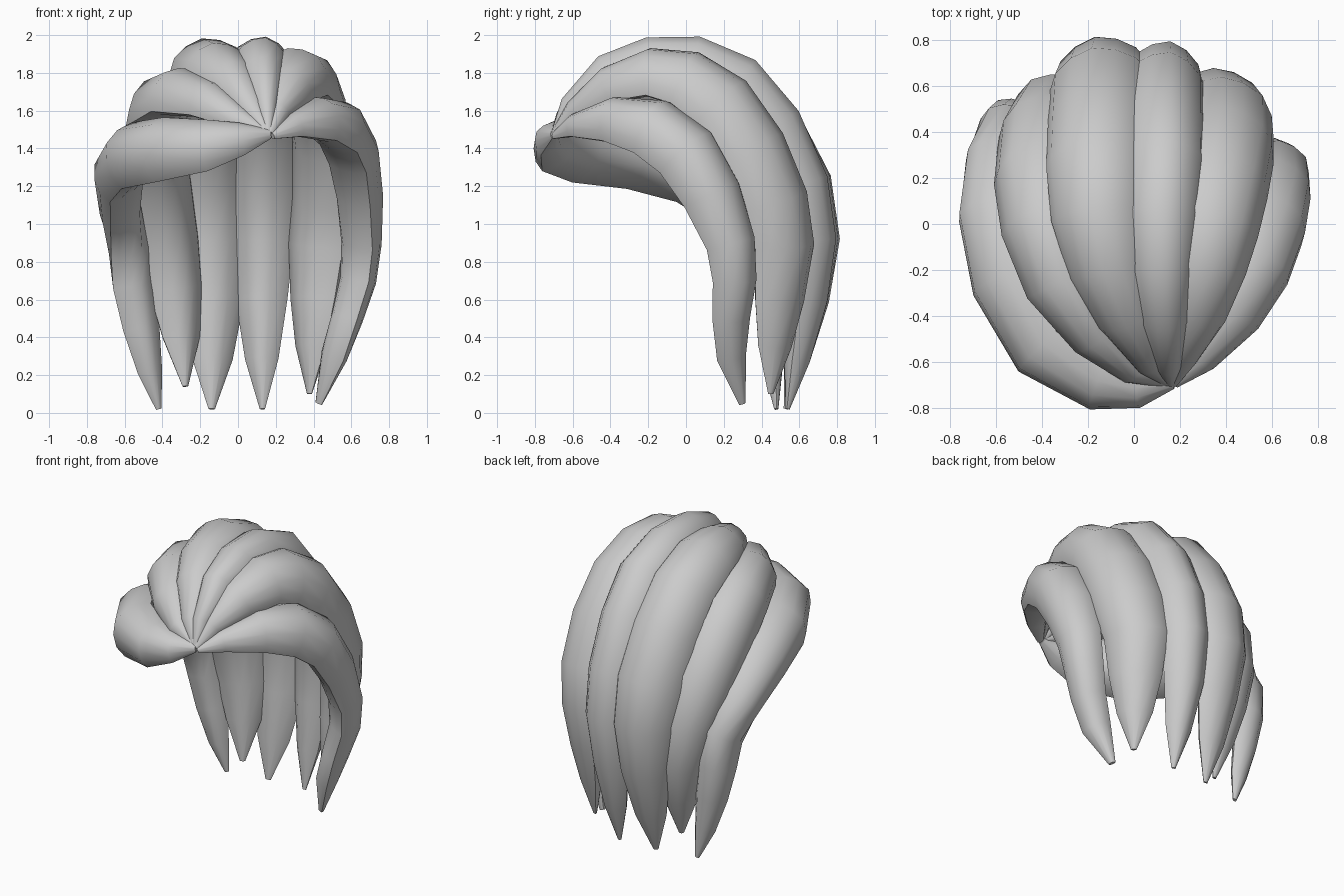
import bpy, bmesh, math
from mathutils import Vector

hair = bpy.data.materials.new("hair_grey")
hair.diffuse_color = (0.6, 0.6, 0.6, 1)

# Width along a lock: (fraction of length, share of full width)
TAPER = [(0, .12), (.08, .4), (.18, .7), (.3, .92), (.42, 1), (.62, 1),
         (.74, .9), (.84, .72), (.93, .45), (.975, .27), (1, .08)]
SIDE_TAPER = [(0, .12), (.08, .45), (.18, .8), (.3, 1.03), (.43, 1), (.59, .8),
              (.68, .72), (.78, .62), (.87, .53), (.96, .32), (1, .12)]
FRINGE_TAPER = [(0, .15), (.07, .6), (.16, .94), (.3, 1.07), (.45, 1), (.59, .8),
                (.68, .74), (.78, .64), (.87, .5), (.96, .27), (1, .08)]
# Cross-section: (across, outward), ridged outside and inside
SECTION = [(-1, -.3), (-.82, .22), (-.45, .62), (0, .82), (.45, .62), (.82, .22),
           (1, -.3), (.8, -.65), (.4, -1), (0, -1.2), (-.4, -1), (-.8, -.65)]


def share(table, f):
    for (a, wa), (b, wb) in zip(table, table[1:]):
        if f <= b:
            return wa + (wb - wa) * (f - a) / (b - a)
    return table[-1][1]


def lock(name, width, path, table=TAPER, roll=(0, 0, 0), low_roll=(0, 0, 0), thick=.14):
    """Sweep the section along the path, facing away from the head.
    roll leans the section; low_roll leans only the hanging part."""
    pts = [Vector(p) for p in path]
    dist = [0]
    for a, b in zip(pts, pts[1:]):
        dist.append(dist[-1] + (b - a).length)
    bm = bmesh.new()
    rings = []
    for i, p in enumerate(pts):
        tangent = (pts[min(i + 1, len(pts) - 1)] - pts[max(i - 1, 0)]).normalized()
        out = p - Vector((0, -.1, min(p.z, 1.1))) + Vector(roll)
        out += Vector(low_roll) * min(1, max(0, (1.2 - p.z) / .4))
        out = (out - tangent * out.dot(tangent)).normalized()
        side = tangent.cross(out)
        s = share(table, dist[i] / dist[-1])
        rings.append([bm.verts.new(p + side * u * width * s + out * v * thick * s)
                      for u, v in SECTION])
    n = len(SECTION)
    for a, b in zip(rings, rings[1:]):
        for k in range(n):
            bm.faces.new((a[k], a[(k + 1) % n], b[(k + 1) % n], b[k]))
    bm.faces.new(rings[0])
    bm.faces.new(rings[-1])
    bmesh.ops.recalc_face_normals(bm, faces=bm.faces)
    me = bpy.data.meshes.new(name)
    bm.to_mesh(me)
    bm.free()
    me.materials.append(hair)
    ob = bpy.data.objects.new(name, me)
    bpy.context.collection.objects.link(ob)
    bpy.context.view_layer.objects.active = ob
    ob.select_set(True)
    bpy.ops.object.shade_smooth_by_angle(angle=math.radians(50))
    ob.select_set(False)


# Fringe sweeping across the forehead, then down the side
lock("fringe_lock", .19, [
    (.17, -.7, 1.48), (.02, -.74, 1.46), (-.16, -.72, 1.43), (-.42, -.56, 1.41),
    (-.59, -.26, 1.38), (-.655, .04, 1.28), (-.64, .29, 1.08), (-.58, .44, .88),
    (-.56, .47, .68), (-.52, .47, .45), (-.47, .47, .22), (-.42, .48, .02)],
    FRINGE_TAPER, low_roll=(.3, 0, 0))
# Locks falling over the left side and the back
lock("left_lock", .21, [
    (.16, -.7, 1.48), (.0, -.65, 1.57), (-.17, -.5, 1.67), (-.34, -.26, 1.72),
    (-.43, .01, 1.67), (-.46, .24, 1.5), (-.44, .44, 1.21), (-.39, .54, .92),
    (-.34, .55, .65), (-.31, .51, .4), (-.28, .45, .14)])
lock("back_left_lock", .22, [
    (.16, -.7, 1.48), (.08, -.62, 1.63), (-.03, -.42, 1.8), (-.12, -.2, 1.87),
    (-.17, .05, 1.88), (-.18, .3, 1.77), (-.17, .5, 1.53), (-.16, .66, 1.22),
    (-.15, .71, .92), (-.14, .67, .6), (-.14, .6, .28), (-.14, .53, .02)])
lock("back_right_lock", .18, [
    (.16, -.7, 1.48), (.155, -.63, 1.64), (.14, -.43, 1.83), (.13, -.2, 1.9),
    (.13, .05, 1.89), (.14, .3, 1.78), (.14, .5, 1.54), (.14, .64, 1.22),
    (.14, .69, .92), (.13, .66, .6), (.13, .6, .28), (.13, .54, .02)])
# Locks on the right side
lock("right_lock", .22, [
    (.17, -.7, 1.48), (.22, -.6, 1.61), (.3, -.42, 1.75), (.36, -.2, 1.82),
    (.4, 0, 1.79), (.44, .2, 1.66), (.47, .37, 1.41), (.47, .49, 1.12),
    (.44, .54, .88), (.42, .51, .6), (.4, .48, .35), (.38, .45, .1)],
    roll=(.22, 0, 0))
lock("right_front_lock", .19, [
    (.18, -.7, 1.47), (.3, -.6, 1.53), (.45, -.4, 1.57), (.56, -.18, 1.53),
    (.63, .01, 1.39), (.665, .15, 1.16), (.67, .25, .9), (.65, .27, .7),
    (.59, .25, .5), (.52, .25, .3), (.43, .3, .05)], SIDE_TAPER, roll=(0, 0, .1))
